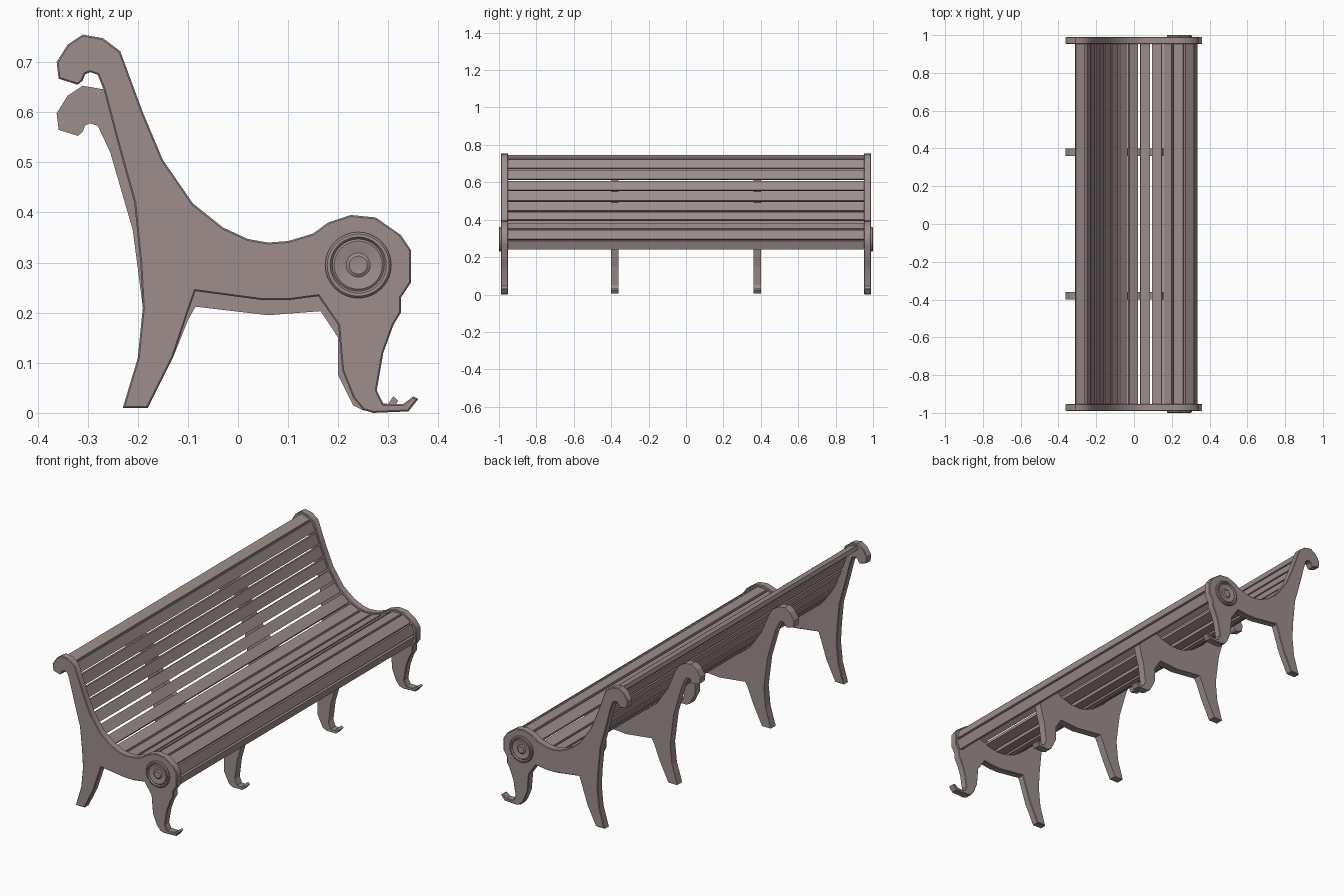
import bpy, bmesh, math
from mathutils import Vector

cube = bpy.data.objects.get("Cube")
if cube:
    bpy.data.objects.remove(cube, do_unlink=True)

paint = bpy.data.materials.new("mauve_brown_paint")
paint.use_nodes = True
COLOUR = (0.34, 0.27, 0.265, 1)
paint.diffuse_color = COLOUR
paint.node_tree.nodes["Principled BSDF"].inputs["Base Color"].default_value = COLOUR

# Upper edge of an end frame (x, z): back scroll, down the back, seat, front scroll
SEAT = [(-.31, .755), (-.27, .748), (-.235, .722), (-.19, .6), (-.15, .505),
        (-.09, .418), (-.03, .37), (.02, .347), (.06, .34), (.1, .343),
        (.15, .358), (.18, .38), (.225, .395), (.275, .39), (.325, .355),
        (.345, .325), (.345, .26), (.325, .23)]
# Curled tip of the back, shared by all frames
CURL = [(-.34, .735), (-.362, .7), (-.358, .667), (-.32, .655), (-.31, .663),
        (-.305, .676), (-.295, .68), (-.28, .675)]
OUTER_FRONT_LEG = [(.325, .2), (.31, .175), (.29, .12), (.277, .045), (.29, .018),
                   (.33, .018), (.35, .033), (.36, .028), (.34, .003), (.27, 0),
                   (.25, .006), (.23, .03), (.208, .085), (.2, .175)]
INNER_FRONT_LEG = [(.29, .2), (.275, .15), (.262, .05), (.275, .02), (.3, .018),
                   (.31, .033), (.32, .024), (.305, .005), (.25, .005),
                   (.23, .015), (.2, .075), (.2, .15)]
OUTER_BELLY = [(.16, .233), (.1, .225), (.05, .225), (-.085, .243), (-.1, .2)]
INNER_BELLY = [(.165, .203), (.06, .195), (-.085, .212), (-.1, .185)]
REAR_FOOT = [(-.13, .11), (-.18, .01), (-.23, .01), (-.2, .11), (-.19, .21)]
OUTER_BACK = [(-.195, .3), (-.207, .42), (-.235, .52), (-.268, .645)]
INNER_BACK = [(-.195, .25), (-.21, .365), (-.255, .52)]


def inset(path, distance):
    """Move a polyline towards the inside of the frame."""
    points = [Vector(p) for p in path]
    result = []
    for i, p in enumerate(points):
        d = (points[min(i + 1, len(points) - 1)] - points[max(i - 1, 0)]).normalized()
        result.append(p + distance * Vector((d.y, -d.x)))
    return result


def point_along(path, distance):
    for a, b in zip(path, path[1:]):
        length = (b - a).length
        if distance <= length:
            return a.lerp(b, distance / length)
        distance -= length
    return path[-1]


def finish(bm, name, smooth=False):
    bmesh.ops.recalc_face_normals(bm, faces=bm.faces)
    mesh = bpy.data.meshes.new(name)
    bm.to_mesh(mesh)
    bm.free()
    mesh.materials.append(paint)
    obj = bpy.data.objects.new(name, mesh)
    bpy.context.collection.objects.link(obj)
    if smooth:
        bpy.ops.object.select_all(action="DESELECT")
        obj.select_set(True)
        bpy.context.view_layer.objects.active = obj
        bpy.ops.object.shade_smooth_by_angle(angle=math.radians(35))
    return obj


def plate(name, outline, y0, y1, bevel=0, smooth=False):
    """Extrude an x-z outline between two y positions."""
    bm = bmesh.new()
    face = bm.faces.new([bm.verts.new((p[0], y0, p[1])) for p in outline])
    moved = bmesh.ops.extrude_face_region(bm, geom=[face], use_keep_orig=True)["geom"]
    verts = [v for v in moved if isinstance(v, bmesh.types.BMVert)]
    bmesh.ops.translate(bm, verts=verts, vec=(0, y1 - y0, 0))
    bmesh.ops.recalc_face_normals(bm, faces=bm.faces)
    if bevel:
        rim = [e for e in bm.edges if abs(e.verts[0].co.y - e.verts[1].co.y) < 1e-5]
        bmesh.ops.bevel(bm, geom=rim, offset=bevel, segments=1, affect="EDGES")
    return finish(bm, name, smooth)


def medallion(name, side):
    """Turned rosette: raised ring, sunken dish and a dimpled boss."""
    profile = [(.066, .988), (.066, .996), (.062, 1), (.056, 1), (.052, .994),
               (.048, .997), (.034, .995), (.024, .993), (.018, .997), (.008, .996)]
    steps = 32
    bm = bmesh.new()
    rings = []
    for radius, y in profile:
        angles = [2 * math.pi * i / steps for i in range(steps)]
        rings.append([bm.verts.new((.24 + radius * math.cos(a), side * y,
                                    .295 + radius * math.sin(a))) for a in angles])
    for a, b in zip(rings, rings[1:]):
        for i in range(steps):
            j = (i + 1) % steps
            bm.faces.new((a[i], a[j], b[j], b[i]))
    bm.faces.new(rings[0])
    bm.faces.new(rings[-1])
    finish(bm, name, True)


# Frames: two full end frames and two lower ones beneath the slats
outer = SEAT + OUTER_FRONT_LEG + OUTER_BELLY + REAR_FOOT + OUTER_BACK + CURL[::-1]
low_curl = [(x, z - .102) for x, z in SEAT[:2] + CURL]
inner = ([low_curl[0], low_curl[1], (-.238, .625)] + inset(SEAT, .03)[3:]
         + INNER_FRONT_LEG + INNER_BELLY + REAR_FOOT + INNER_BACK + low_curl[:1:-1])
for side, label in ((-1, "right"), (1, "left")):
    plate("end_frame_" + label, outer, side * .952, side * .99, .003, True)
    plate("middle_frame_" + label, inner, side * .36, side * .4)
    medallion("medallion_" + label, side)

# Slats: equal boards laid along the seat curve between the end frames
SLATS, GAP, THICKNESS = 16, .011, .02
top_path = inset(SEAT, .009)
pitch = sum((b - a).length for a, b in zip(top_path, top_path[1:])) / SLATS
for k in range(SLATS):
    a = point_along(top_path, k * pitch + GAP / 2)
    b = point_along(top_path, (k + 1) * pitch - GAP / 2)
    d = (b - a).normalized()
    down = THICKNESS * Vector((d.y, -d.x))
    plate("slat_%d" % (k + 1), [a, b, b + down, a + down], -.955, .955)
